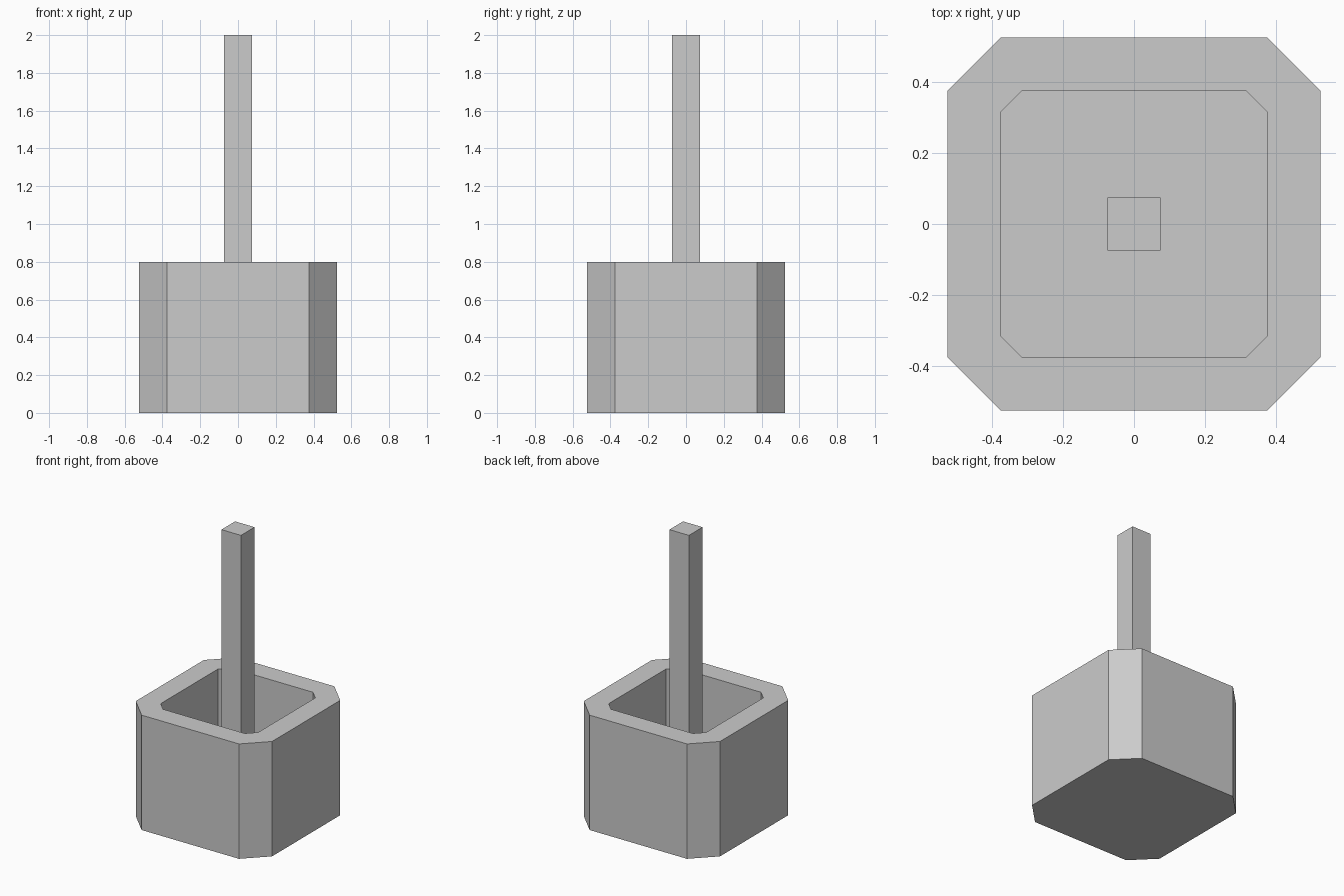
import bpy
import bmesh

cube = bpy.data.objects.get("Cube")
if cube:
    bpy.data.objects.remove(cube, do_unlink=True)

GREY = (0.6, 0.6, 0.6, 1.0)
grey = bpy.data.materials.new("plain_grey")
grey.use_nodes = True
grey.diffuse_color = GREY
grey.node_tree.nodes["Principled BSDF"].inputs["Base Color"].default_value = GREY


def finish(name, bm):
    bmesh.ops.recalc_face_normals(bm, faces=bm.faces)
    mesh = bpy.data.meshes.new(name)
    bm.to_mesh(mesh)
    bm.free()
    mesh.materials.append(grey)
    obj = bpy.data.objects.new(name, mesh)
    bpy.context.collection.objects.link(obj)


def ring(bm, half, cut, z):
    """Square outline with its four corners cut off."""
    inner = half - cut
    points = []
    x, y, u, v = half, -inner, half, inner
    for _ in range(4):
        points += [(x, y, z), (u, v, z)]
        x, y, u, v = -y, x, -v, u
    return [bm.verts.new(p) for p in points]


# Hollow base: outer wall, rim, inner wall, closed by a floor and an underside
bm = bmesh.new()
WALL = 0.15
rings = [
    ring(bm, 0.525, 0.15, 0.0),
    ring(bm, 0.525, 0.15, 0.8),
    ring(bm, 0.375, 0.06, 0.8),
    ring(bm, 0.375, 0.06, WALL),
]
for low, high in zip(rings, rings[1:]):
    for i in range(8):
        j = (i + 1) % 8
        bm.faces.new((low[i], low[j], high[j], high[i]))
bm.faces.new(rings[0])
bm.faces.new(rings[-1])
finish("hollow_base", bm)

# Square post standing on the base floor
bm = bmesh.new()
bmesh.ops.create_cube(bm, size=1.0)
height = 2.0 - WALL
bmesh.ops.scale(bm, verts=bm.verts, vec=(0.15, 0.15, height))
bmesh.ops.translate(bm, verts=bm.verts, vec=(0, 0, WALL + height / 2))
finish("post", bm)
